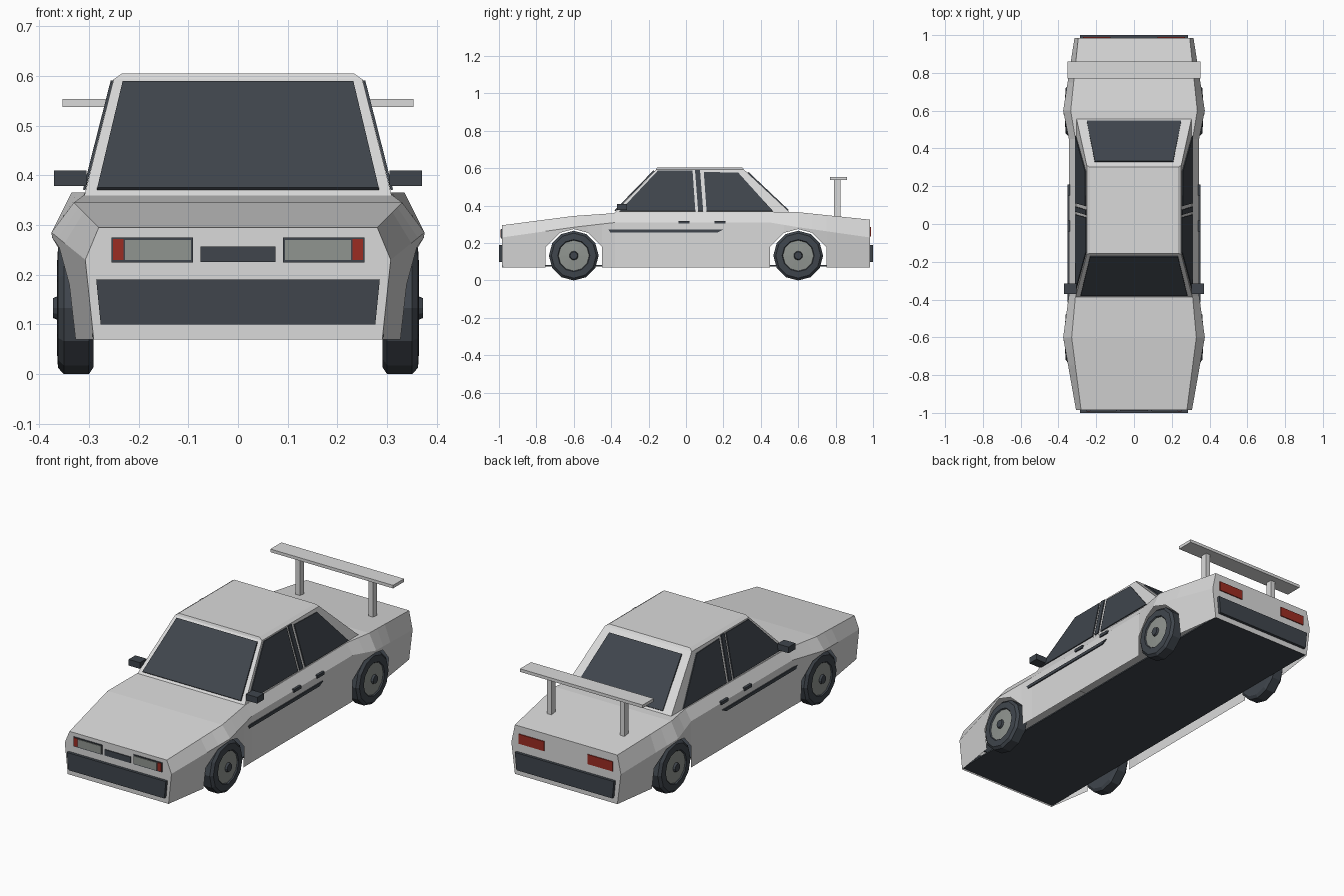
import bpy, bmesh, math
from mathutils import Vector

if "Cube" in bpy.data.objects:
    bpy.data.objects.remove(bpy.data.objects["Cube"], do_unlink=True)


def material(name, rgb):
    m = bpy.data.materials.new(name)
    m.use_nodes = True
    m.diffuse_color = (*rgb, 1)
    m.node_tree.nodes["Principled BSDF"].inputs["Base Color"].default_value = (*rgb, 1)
    return m


SILVER = material("silver paint", (0.70, 0.70, 0.70))
SLATE = material("dark slate", (0.05, 0.06, 0.073))
GREY = material("warm grey", (0.28, 0.30, 0.28))
RED = material("lamp red", (0.33, 0.025, 0.016))


def finish(name, bm, *mats):
    bmesh.ops.remove_doubles(bm, verts=bm.verts, dist=0.0001)
    bmesh.ops.recalc_face_normals(bm, faces=bm.faces)
    mesh = bpy.data.meshes.new(name)
    bm.to_mesh(mesh)
    bm.free()
    for m in mats:
        mesh.materials.append(m)
    ob = bpy.data.objects.new(name, mesh)
    bpy.context.collection.objects.link(ob)
    return ob


def loft(name, lower, upper, mat):
    """Closed solid between two matching rings of points."""
    bm = bmesh.new()
    a = [bm.verts.new(p) for p in lower]
    b = [bm.verts.new(p) for p in upper]
    bm.faces.new(a)
    bm.faces.new(b)
    for i in range(len(a)):
        j = (i + 1) % len(a)
        bm.faces.new((a[i], a[j], b[j], b[i]))
    return finish(name, bm, mat)


def plate(name, pts, offset, mat):
    return loft(name, pts, [Vector(p) + Vector(offset) for p in pts], mat)


def box(name, x0, x1, y0, y1, z0, z1, mat):
    ring = [(x0, y0), (x1, y0), (x1, y1), (x0, y1)]
    return loft(name, [(*p, z0) for p in ring], [(*p, z1) for p in ring], mat)


# Body shell: y, sill x, belt x, belt z, top x, top z
FLOOR = 0.07
STATIONS = [
    (-0.985, 0.29, 0.307, 0.23, 0.28, 0.295),
    (-0.6, 0.35, 0.375, 0.285, 0.33, 0.345),
    (-0.38, 0.345, 0.345, 0.31, 0.31, 0.36),
    (0.45, 0.345, 0.345, 0.31, 0.31, 0.365),
    (0.6, 0.35, 0.375, 0.285, 0.335, 0.365),
    (0.985, 0.295, 0.315, 0.23, 0.295, 0.325),
]
ARCH = [(-0.15, FLOOR), (-0.15, 0.18), (-0.075, 0.255), (0, 0.275),
        (0.075, 0.255), (0.15, 0.18), (0.15, FLOOR)]


def section(y, low):
    for a, b in zip(STATIONS, STATIONS[1:]):
        if y <= b[0]:
            break
    t = (y - a[0]) / (b[0] - a[0])
    sill, bx, bz, tx, tz = [p + (q - p) * t for p, q in zip(a[1:], b[1:])]
    k = (low - FLOOR) / (bz - FLOOR)
    half = [(sill + (bx - sill) * k, low), (bx, bz), (tx, tz)]
    return [(x, y, z) for x, z in half] + [(-x, y, z) for x, z in reversed(half)]


columns = [(s[0], FLOOR) for s in STATIONS if abs(s[0]) != 0.6]
columns += [(c + d, z) for c in (-0.6, 0.6) for d, z in ARCH if c + d != 0.45 or z > FLOOR]
front_cols = [(-0.985, FLOOR)] + [(-0.6 + d, z) for d, z in ARCH] + [(-0.38, FLOOR)]
rear_cols = [(0.6 + d, z) for d, z in ARCH] + [(0.985, FLOOR)]
bm = bmesh.new()
rings = [[bm.verts.new(p) for p in section(*c)] for c in front_cols + rear_cols]
for a, b in zip(rings, rings[1:]):
    if abs(a[0].co.y - b[0].co.y) > 0.001:
        for i in range(5):
            bm.faces.new((a[i], a[i + 1], b[i + 1], b[i]))
bm.faces.new(rings[0])
bm.faces.new(rings[-1])
finish("body_shell", bm, SILVER)
box("underbody", -0.292, 0.292, -0.98, 0.98, 0.075, 0.082, SLATE)

# Cabin and roof
base = [(-0.31, -0.39, 0.355), (0.31, -0.39, 0.355), (0.305, 0.56, 0.36), (-0.305, 0.56, 0.36)]
roof = [(-0.25, -0.16, 0.593), (0.25, -0.16, 0.593), (0.25, 0.31, 0.593), (-0.25, 0.31, 0.593)]
loft("cabin", base, roof, SILVER)
loft("roof_panel", roof, [(x * 0.93, y * 0.97, 0.605) for x, y, z in roof], SILVER)


def rise(z):
    return (z - 0.357) / 0.236


def end_glass(name, outline, y0, y1, offset):
    pts = [(x, y0 + (y1 - y0) * rise(z), z) for x, z in outline]
    plate(name, pts, offset, SLATE)


end_glass("windscreen", [(-0.283, 0.37), (0.283, 0.37), (0.232, 0.584), (-0.232, 0.584)],
          -0.39, -0.16, (0, -0.005, 0.005))
end_glass("rear_window", [(-0.25, 0.372), (0.25, 0.372), (0.208, 0.575), (-0.208, 0.575)],
          0.56, 0.31, (0, 0.005, 0.005))

SIDE_PANES = {
    "front_side_window": [(-0.355, 0.37), (0.05, 0.37), (0.035, 0.587), (-0.15, 0.587)],
    "door_pillar_strip": [(0.065, 0.37), (0.092, 0.37), (0.075, 0.59), (0.048, 0.59)],
    "rear_side_window": [(0.11, 0.37), (0.465, 0.37), (0.28, 0.575), (0.095, 0.58)],
}
STRIPE = [(-0.405, 0.257), (0.17, 0.257), (0.2, 0.273), (-0.415, 0.273)]

# Paired side parts
for side, s in (("left", 1), ("right", -1)):
    for name, outline in SIDE_PANES.items():
        pts = [(s * (0.31 - 0.06 * rise(z)), y, z) for y, z in outline]
        plate(f"{side}_{name}", pts, (s * 0.005, 0, 0.001), SLATE)
    plate(f"{side}_stripe", [(s * 0.343, y, z) for y, z in STRIPE], (s * 0.008, 0, 0), SLATE)
    for label, y in (("front", -0.04), ("rear", 0.152)):
        box(f"{side}_{label}_handle", s * 0.33, s * 0.352, y, y + 0.058, 0.304, 0.319, SLATE)
    box(f"{side}_mirror", s * 0.305, s * 0.37, -0.37, -0.315, 0.378, 0.41, SLATE)
    box(f"{side}_spoiler_post", s * 0.197, s * 0.223, 0.79, 0.825, 0.33, 0.54, SILVER)
    # Lamps
    box(f"{side}_lamp_frame", s * 0.09, s * 0.254, -0.989, -0.98, 0.225, 0.275, SLATE)
    box(f"{side}_headlight", s * 0.094, s * 0.227, -0.992, -0.985, 0.23, 0.27, GREY)
    box(f"{side}_indicator", s * 0.23, s * 0.251, -0.992, -0.985, 0.23, 0.272, RED)
    box(f"{side}_tail_lamp", s * 0.125, s * 0.27, 0.982, 0.99, 0.235, 0.285, RED)

# Bumpers, grille and spoiler wing
for label, s in (("front", -1), ("rear", 1)):
    bumper = [(-0.285, 0.19), (0.285, 0.19), (0.276, 0.1), (-0.276, 0.1)]
    plate(f"{label}_bumper", [(x, s * 0.98, z) for x, z in bumper], (0, s * 0.02, 0), SLATE)
box("grille", -0.075, 0.075, -0.99, -0.98, 0.226, 0.257, SLATE)
box("spoiler_wing", -0.353, 0.353, 0.77, 0.86, 0.537, 0.553, SILVER)

# Wheels: lathe profile of x, radius, material of the band that follows
PROFILE = [(0.29, 0, 0), (0.29, 0.118, 0), (0.3, 0.133, 0), (0.35, 0.133, 0), (0.362, 0.12, 0),
           (0.364, 0.086, 0), (0.358, 0.082, 1), (0.362, 0.024, 0), (0.372, 0.02, 0), (0.372, 0, 0)]
SIDES = 12


def wheel(name, s, y):
    bm = bmesh.new()
    loops = []
    for x, r, m in PROFILE:
        angles = [math.tau * i / SIDES for i in range(SIDES)]
        loops.append([bm.verts.new((s * x, y + r * math.sin(a), 0.133 - r * math.cos(a)))
                      for a in angles])
    for a, b, (x, r, m) in zip(loops, loops[1:], PROFILE):
        for i in range(SIDES):
            j = (i + 1) % SIDES
            bm.faces.new((a[i], a[j], b[j], b[i])).material_index = m
    bmesh.ops.dissolve_degenerate(bm, dist=0.0001, edges=bm.edges)
    finish(name, bm, SLATE, GREY)


for label, y in (("front", -0.6), ("rear", 0.6)):
    wheel(f"left_{label}_wheel", 1, y)
    wheel(f"right_{label}_wheel", -1, y)
